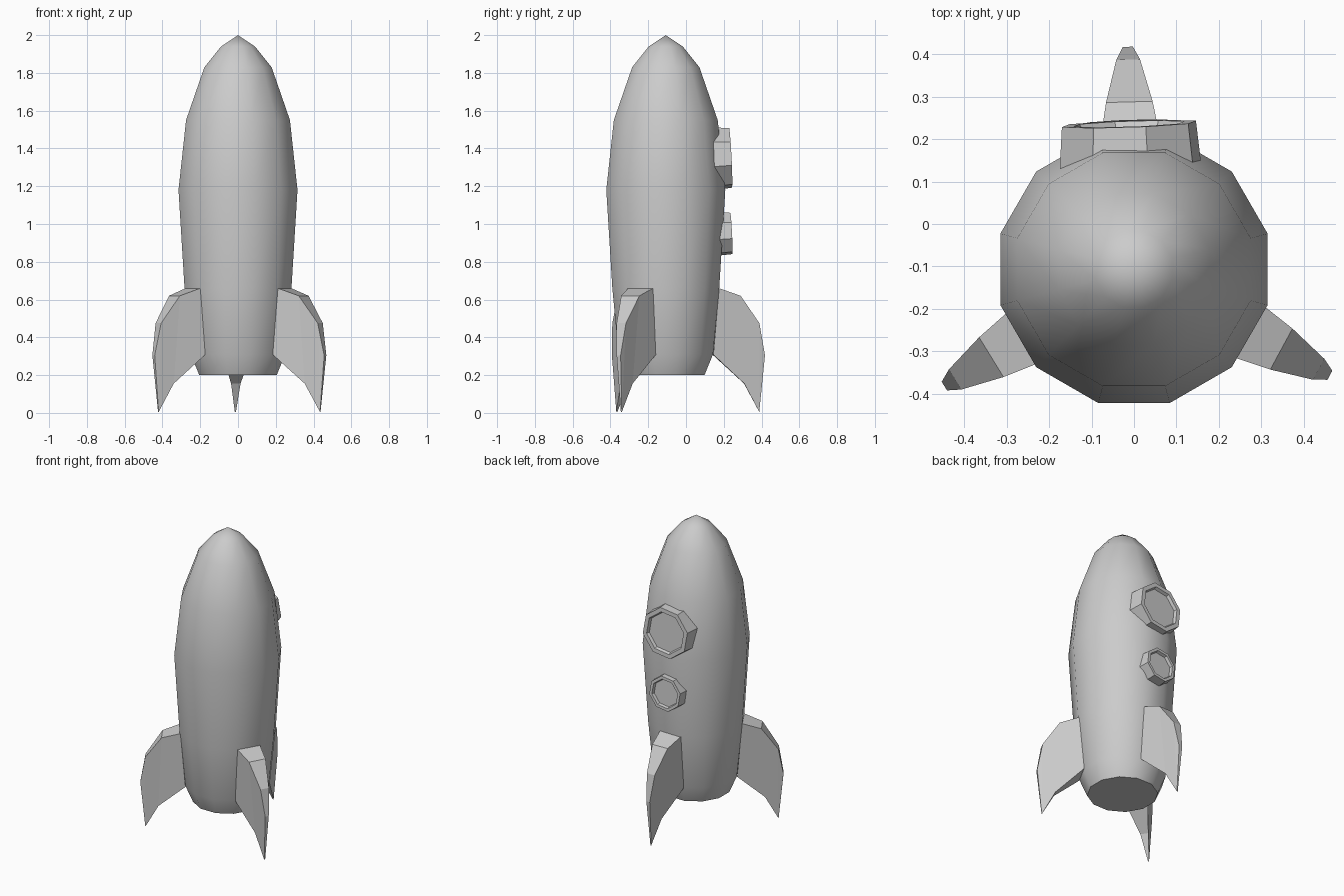
import bpy
import bmesh
import math
from mathutils import Matrix, Vector

cube = bpy.data.objects.get("Cube")
if cube:
    bpy.data.objects.remove(cube, do_unlink=True)

AXIS_Y = -0.107

grey = bpy.data.materials.new("plain_grey")
grey.use_nodes = True
grey.diffuse_color = (0.6, 0.6, 0.6, 1)
grey.node_tree.nodes["Principled BSDF"].inputs["Base Color"].default_value = (0.6, 0.6, 0.6, 1)


def finish(name, bm, matrix, smooth_angle=None):
    bmesh.ops.recalc_face_normals(bm, faces=bm.faces)
    mesh = bpy.data.meshes.new(name)
    bm.to_mesh(mesh)
    bm.free()
    mesh.transform(matrix)
    mesh.materials.append(grey)
    obj = bpy.data.objects.new(name, mesh)
    bpy.context.collection.objects.link(obj)
    if smooth_angle:
        bpy.ops.object.select_all(action="DESELECT")
        obj.select_set(True)
        bpy.context.view_layer.objects.active = obj
        bpy.ops.object.shade_smooth_by_angle(angle=math.radians(smooth_angle))
    return obj


def lathe(profile, sides, turn):
    """Rings of (radius, height) about z; zero radius closes to a point."""
    bm = bmesh.new()
    rings = []
    for r, z in profile:
        if r == 0:
            rings.append([bm.verts.new((0, 0, z))] * sides)
        else:
            angles = [turn + math.tau * i / sides for i in range(sides)]
            rings.append([bm.verts.new((r * math.cos(a), r * math.sin(a), z)) for a in angles])
    for low, high in zip(rings, rings[1:]):
        for i in range(sides):
            j = (i + 1) % sides
            corners = list(dict.fromkeys((low[i], low[j], high[j], high[i])))
            bm.faces.new(corners)
    return bm


# Twelve-sided hull, widths measured across the flats
hull = [(0.135, 0.2), (0.205, 0.2), (0.25, 0.31), (0.283, 0.66), (0.315, 1.18),
        (0.275, 1.55), (0.178, 1.83), (0.09, 1.94), (0, 2.0)]
flat = math.cos(math.pi / 12)
bm = lathe([(r / flat, z) for r, z in hull], 12, math.pi / 12)
bmesh.ops.holes_fill(bm, edges=[e for e in bm.edges if e.is_boundary])
finish("hull", bm, Matrix.Translation((0, AXIS_Y, 0)), 40)

# Three swept fins, thick at the hull and thin at the outer edge:
# (distance from axis, height, half thickness)
fin = [(0.28, 0.66, 0.075), (0.395, 0.62, 0.055), (0.495, 0.475, 0.028),
       (0.525, 0.305, 0.012), (0.495, 0.005, 0.003), (0.415, 0.155, 0.025),
       (0.25, 0.308, 0.075)]
for name, degrees in (("back_fin", 90), ("right_fin", 210), ("left_fin", 330)):
    bm = bmesh.new()
    sides = [[bm.verts.new((r, s * t, z)) for r, z, t in fin] for s in (-1, 1)]
    n = len(fin)
    for side in sides:
        # Quads across the blade, from hull edge to tip
        for a, b, c, d in ((0, 1, 5, 6), (1, 2, 4, 5)):
            bm.faces.new((side[a], side[b], side[c], side[d]))
        bm.faces.new((side[2], side[3], side[4]))
    for i in range(n):
        j = (i + 1) % n
        bm.faces.new((sides[0][i], sides[0][j], sides[1][j], sides[1][i]))
    turn = Matrix.Rotation(math.radians(degrees + 1.6), 4, "Z")
    finish(name, bm, Matrix.Translation((0, AXIS_Y, 0)) @ turn)

# Octagonal portholes on the back: tapered rim with a recessed pane
outward = Vector((-0.035, 1, 0.05)).to_track_quat("Z", "Y").to_matrix().to_4x4()
for name, r, z, out in (("upper_porthole", 0.163, 1.35, 0.236),
                        ("lower_porthole", 0.113, 0.95, 0.24)):
    rim = [(r * 1.06, -0.11), (r, 0), (r * 0.83, 0), (r * 0.78, -0.018), (0, -0.018)]
    bm = lathe(rim, 8, math.radians(14))
    finish(name, bm, Matrix.Translation((-0.012, out, z)) @ outward)
